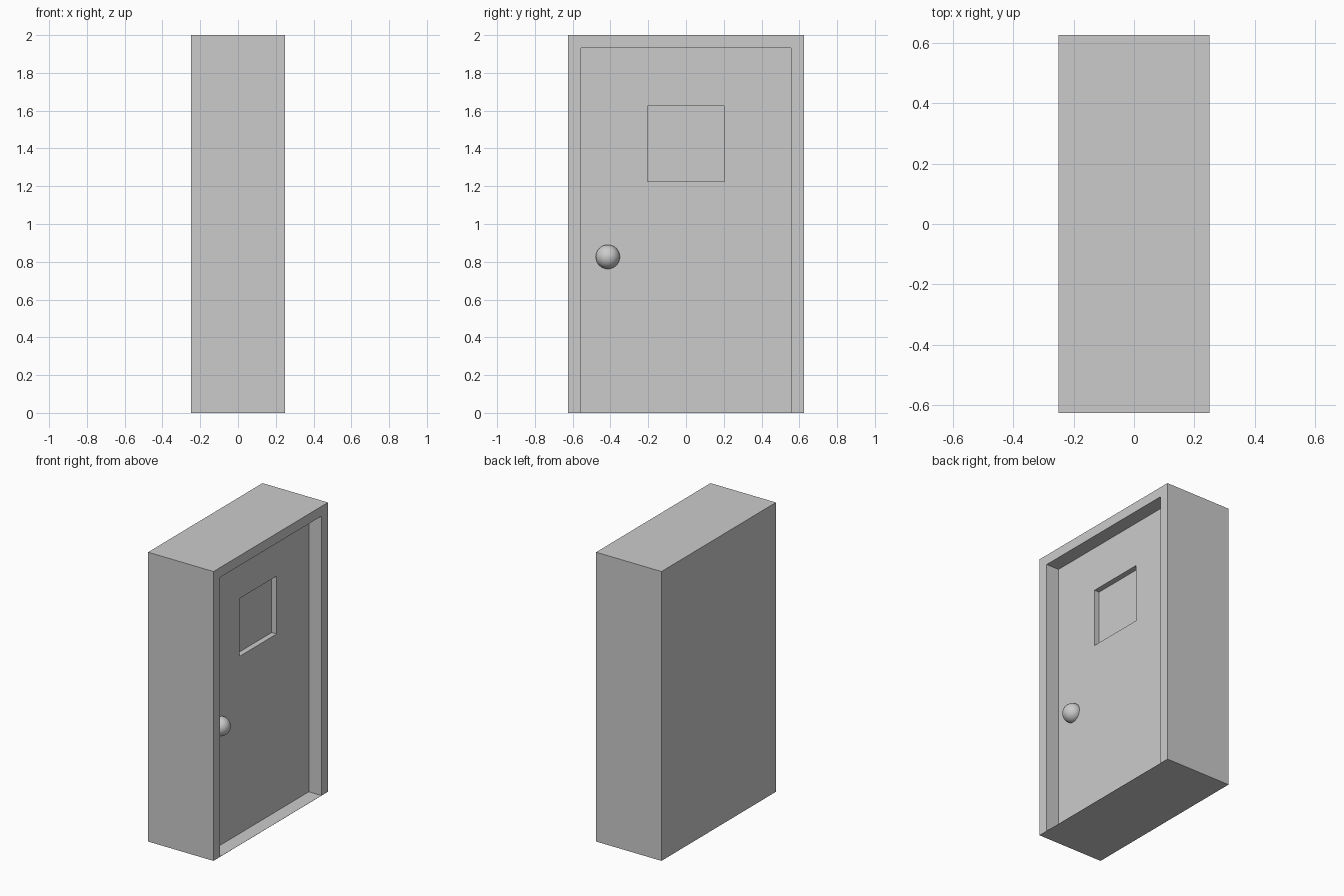
import bpy, bmesh

if "Cube" in bpy.data.objects:
    bpy.data.objects.remove(bpy.data.objects["Cube"])

FRONT, BACK = 0.25, -0.25
DOOR_X, PANE_X = 0.153, 0.115


def rect_loop(bm, x, half_width, z0, z1):
    """Four vertices of an upright rectangle facing +x."""
    corners = [(-half_width, z0), (half_width, z0), (half_width, z1), (-half_width, z1)]
    return [bm.verts.new((x, y, z)) for y, z in corners]


def bridge(bm, a, b):
    """Quads joining two rectangle loops."""
    for i in range(4):
        j = (i + 1) % 4
        bm.faces.new((a[i], a[j], b[j], b[i]))


# Door block: casing, recessed door leaf and recessed window as nested loops
bm = bmesh.new()
loops = [
    rect_loop(bm, BACK, 0.625, 0.0, 2.0),        # back of casing
    rect_loop(bm, FRONT, 0.625, 0.0, 2.0),       # front of casing
    rect_loop(bm, FRONT, 0.555, 0.001, 1.932),   # doorway opening
    rect_loop(bm, DOOR_X, 0.555, 0.001, 1.932),  # door leaf outline
    rect_loop(bm, DOOR_X, 0.204, 1.226, 1.626),  # window opening
    rect_loop(bm, PANE_X, 0.204, 1.226, 1.626),  # window pane
]
bm.faces.new(loops[0])
for a, b in zip(loops, loops[1:]):
    bridge(bm, a, b)
bm.faces.new(loops[-1])
bmesh.ops.recalc_face_normals(bm, faces=bm.faces)
mesh = bpy.data.meshes.new("door_block")
bm.to_mesh(mesh)
bm.free()
bpy.context.collection.objects.link(bpy.data.objects.new("door_block", mesh))

# Round knob, half sunk into the door leaf
bpy.ops.mesh.primitive_uv_sphere_add(segments=32, ring_count=16, radius=0.064,
                                     location=(0.157, -0.414, 0.826))
bpy.context.object.name = "door_knob"
bpy.ops.object.shade_smooth()
